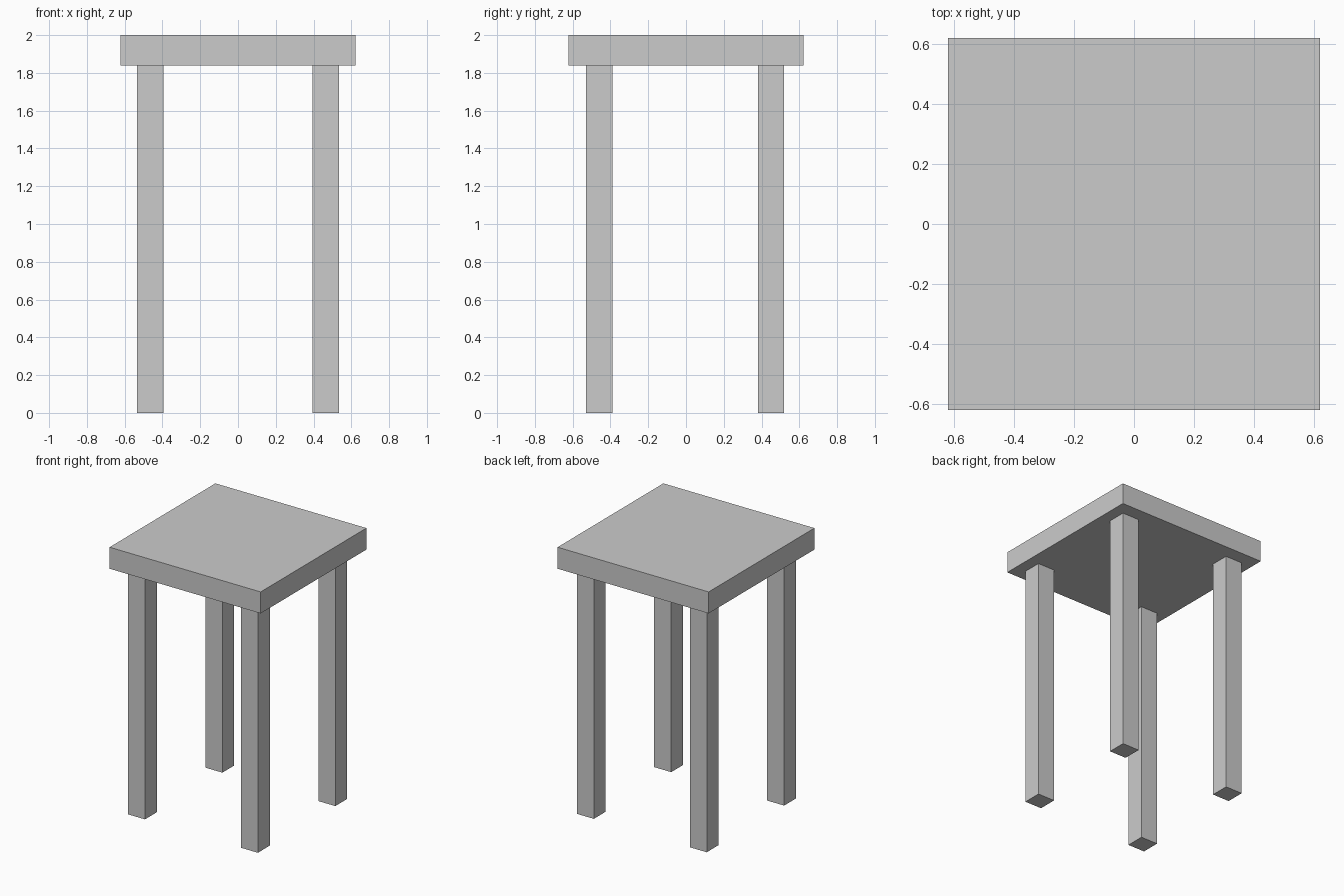
import bpy

if "Cube" in bpy.data.objects:
    bpy.data.objects.remove(bpy.data.objects["Cube"])


def box(name, x, y, z):
    """Add a box from (min, max) ranges on each axis."""
    ranges = (x, y, z)
    centre = [(a + b) / 2 for a, b in ranges]
    bpy.ops.mesh.primitive_cube_add(size=1, location=centre)
    obj = bpy.context.object
    obj.name = name
    obj.scale = [b - a for a, b in ranges]
    bpy.ops.object.transform_apply(location=False, rotation=False, scale=True)
    return obj


SEAT_BOTTOM = 1.84
HALF_SEAT = 0.622

# Square slab seat
box("seat", (-HALF_SEAT, HALF_SEAT), (-HALF_SEAT, HALF_SEAT), (SEAT_BOTTOM, 2.0))

# Four straight square legs
for side, x in (("left", (-0.535, -0.395)), ("right", (0.395, 0.535))):
    for end, y in (("front", (-0.53, -0.39)), ("back", (0.38, 0.52))):
        box(f"{end}_{side}_leg", x, y, (0.0, SEAT_BOTTOM))
